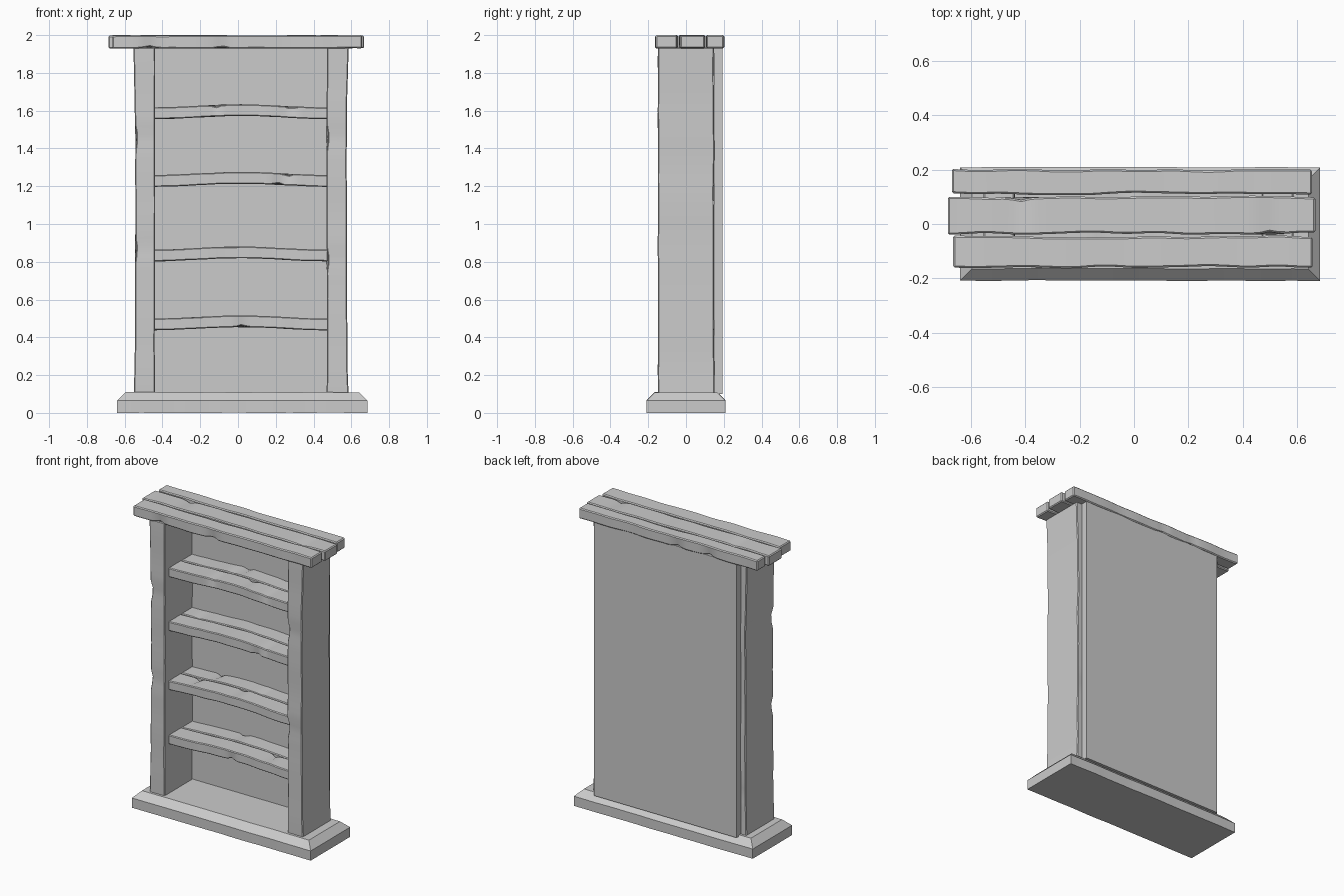
import bpy, bmesh, math, random
from mathutils import Vector, noise

if "Cube" in bpy.data.objects:
    bpy.data.objects.remove(bpy.data.objects["Cube"])

random.seed(4)


def finish(name, bm):
    bmesh.ops.recalc_face_normals(bm, faces=bm.faces)
    mesh = bpy.data.meshes.new(name)
    bm.to_mesh(mesh)
    bm.free()
    ob = bpy.data.objects.new(name, mesh)
    bpy.context.collection.objects.link(ob)
    bpy.ops.object.select_all(action='DESELECT')
    ob.select_set(True)
    bpy.context.view_layer.objects.active = ob
    bpy.ops.object.shade_smooth_by_angle(angle=math.radians(25))
    return ob


def box(lo, hi):
    bm = bmesh.new()
    bmesh.ops.create_cube(bm, size=1)
    lo, hi = Vector(lo), Vector(hi)
    for v in bm.verts:
        v.co = (lo + hi) / 2 + v.co * (hi - lo)
    return bm


def board(name, lo, hi, axis=0, cuts=40, bevel=0.005, wear=0.006,
          arch=0.0, chips=3, chamfer=0.0, taper=0.0):
    """Worn wooden board running along an axis, with wavy sides and chipped edges."""
    bm = box(lo, hi)
    if chamfer:
        top = [e for e in bm.edges if all(v.co.z > hi[2] - 1e-4 for v in e.verts)]
        bmesh.ops.bevel(bm, geom=top, offset=chamfer, segments=1, affect='EDGES')
    if bevel:
        bmesh.ops.bevel(bm, geom=bm.edges[:], offset=bevel, segments=1, affect='EDGES')
    length = hi[axis] - lo[axis]
    direction = Vector([float(a == axis) for a in range(3)])
    for i in range(1, cuts):
        bmesh.ops.bisect_plane(bm, geom=bm.verts[:] + bm.edges[:] + bm.faces[:],
                               plane_co=Vector(lo) + direction * length * i / cuts,
                               plane_no=direction)
    mid = (Vector(lo) + Vector(hi)) / 2
    seed = random.uniform(0, 50)
    # each chip sits on one long edge, front or back, top or bottom
    spots = [(random.uniform(-.8, .8), random.choice((-1, 1)), random.choice((-1, 1)))
             for _ in range(chips)]
    cross = [a for a in range(3) if a != axis]
    for v in bm.verts:
        t = (v.co[axis] - mid[axis]) / (length / 2)
        sides = [1 if v.co[a] > mid[a] else -1 for a in cross]
        near = [abs(abs(v.co[a] - mid[a]) - (hi[a] - lo[a]) / 2) < bevel + .002 for a in cross]
        for a, s in zip(cross, sides):
            n = noise.noise(Vector((t * 4 + seed, s * 7.3 + a * 3.1, seed)))
            depth = wear * max(0, min(1, .4 + n))
            v.co[a] -= s * depth * (.35 if a == 2 else 1)
        if all(near):
            for ct, s0, s1 in spots:
                if sides == [s0, s1]:
                    k = max(0, 1 - abs(t - ct) / .07)
                    for a, s in zip(cross, sides):
                        v.co[a] -= s * .011 * k
        v.co.z += arch * (.5 + .5 * math.cos(math.pi * t))
        if taper and (v.co.x - mid.x) * mid.x > 0:   # slim outer side mid-height
            v.co.x -= math.copysign(taper * (1 - t ** 4), mid.x)
    return finish(name, bm)


# plinth with chamfered top
board("plinth", (-.64, -.21, 0), (.685, .21, .11), chamfer=.044, bevel=0,
      wear=.004, chips=0)

# side posts, slightly slimmer between the ends
board("left_side", (-.555, -.15, .10), (-.438, .15, 1.935), axis=2, wear=.004, taper=.009)
board("right_side", (.468, -.15, .10), (.587, .15, 1.935), axis=2, wear=.004, taper=.009)

# back panel
finish("back_panel", box((-.51, .148, .10), (.545, .193, 1.935)))

# arched shelves, two planks each
for i, z in enumerate((.437, .802, 1.197, 1.555), 1):
    for part, y0, y1 in (("front", -.105, .03), ("back", .032, .152)):
        board(f"shelf_{i}_{part}_plank", (-.445, y0, z), (.475, y1, z + .063),
              arch=.016, cuts=36)

# top made of three planks of uneven length
for part, x0, x1, y0, y1 in (("front", -.665, .657, -.163, -.041),
                             ("middle", -.685, .667, -.039, .104),
                             ("back", -.67, .655, .106, .203)):
    board(f"top_{part}_plank", (x0, y0, 1.928), (x1, y1, 2.0), wear=.009, bevel=.006)
